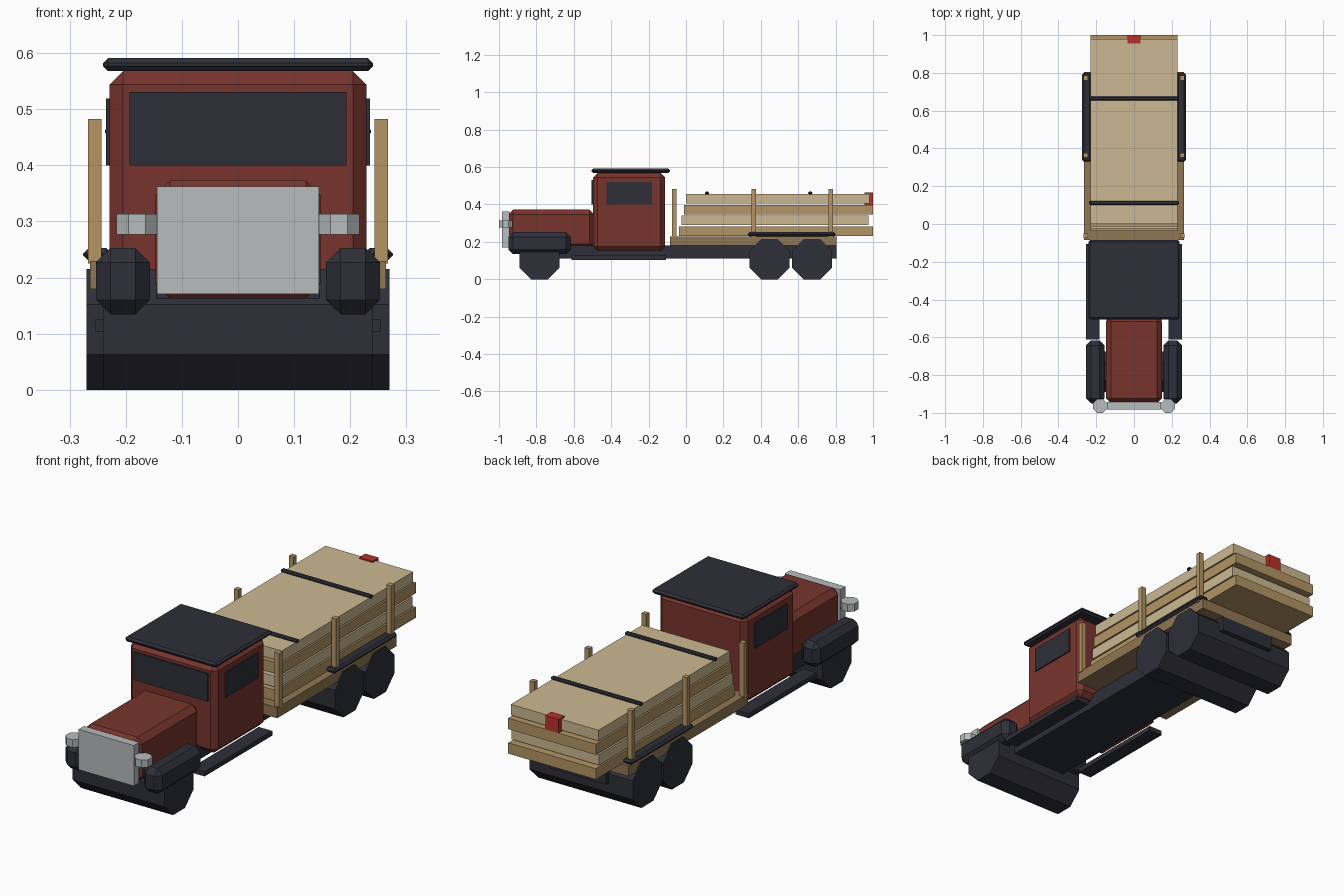
import bpy, bmesh, math
from mathutils import Matrix

if "Cube" in bpy.data.objects:
    bpy.data.objects.remove(bpy.data.objects["Cube"])


def lin(c):
    c /= 255
    return c / 12.92 if c <= 0.04045 else ((c + 0.055) / 1.055) ** 2.4


def material(name, r, g, b):
    m = bpy.data.materials.new(name)
    m.diffuse_color = (lin(r), lin(g), lin(b), 1)
    m.use_nodes = True
    m.node_tree.nodes["Principled BSDF"].inputs["Base Color"].default_value = m.diffuse_color
    return m


RED = material("barn red", 120, 52, 45)
DARK = material("charcoal", 46, 47, 56)
PALE = material("pale timber", 204, 185, 146)
TAN = material("tan timber", 180, 149, 101)
BROWN = material("bed brown", 144, 118, 82)
SILVER = material("silver", 183, 188, 189)
FLAG = material("flag red", 186, 48, 42)


def finish(name, bm, mat):
    mesh = bpy.data.meshes.new(name)
    bmesh.ops.recalc_face_normals(bm, faces=bm.faces)
    bm.to_mesh(mesh)
    bm.free()
    mesh.materials.append(mat)
    ob = bpy.data.objects.new(name, mesh)
    bpy.context.collection.objects.link(ob)
    return ob


def box(name, mat, x, y, z, bevel=0):
    """Box from (low, high) ranges, with an optional flat chamfer."""
    bm = bmesh.new()
    bmesh.ops.create_cube(bm, size=1)
    for v in bm.verts:
        for i, (lo, hi) in enumerate((x, y, z)):
            v.co[i] = lo if v.co[i] < 0 else hi
    if bevel:
        bmesh.ops.bevel(bm, geom=bm.edges[:], offset=bevel, segments=1,
                        affect='EDGES', profile=0.5)
    return finish(name, bm, mat)


def pair(name, mat, x, y, z, bevel=0):
    """The same box on both sides of the truck."""
    box("right_" + name, mat, x, y, z, bevel)
    box("left_" + name, mat, (-x[1], -x[0]), y, z, bevel)


def octagon(name, mat, apothem, length, centre, axis):
    """Eight-sided prism lying flat on a side."""
    bm = bmesh.new()
    r = apothem / math.cos(math.pi / 8)
    bmesh.ops.create_cone(bm, cap_ends=True, segments=8, radius1=r, radius2=r, depth=length,
                          matrix=Matrix.Rotation(math.pi / 8, 4, 'Z'))
    if axis == 'X':
        bmesh.ops.rotate(bm, verts=bm.verts, matrix=Matrix.Rotation(math.pi / 2, 3, 'Y'))
    bmesh.ops.translate(bm, verts=bm.verts, vec=centre)
    return finish(name, bm, mat)


# Chassis and wheels
box("chassis", DARK, (-0.145, 0.145), (-0.88, 0.805), (0.11, 0.18))
octagon("front_wheels", DARK, 0.1075, 0.48, (0, -0.783, 0.1075), 'X')
for i, y in enumerate((0.446, 0.674)):
    octagon(f"rear_wheels_{i + 1}", DARK, 0.1075, 0.54, (0, y, 0.1075), 'X')

# Cab, roof and windows
box("cab", RED, (-0.229, 0.229), (-0.497, -0.112), (0.15, 0.568), 0.024)
box("roof", DARK, (-0.241, 0.241), (-0.505, -0.085), (0.568, 0.591), 0.009)
box("windshield", DARK, (-0.193, 0.193), (-0.505, -0.496), (0.40, 0.531))
pair("window", DARK, (0.227, 0.235), (-0.424, -0.182), (0.40, 0.519))

# Hood, grille and headlights
box("hood", RED, (-0.147, 0.147), (-0.95, -0.49), (0.163, 0.373), 0.026)
box("grille", SILVER, (-0.144, 0.144), (-0.983, -0.943), (0.171, 0.362))
for side, s in (("right", 1), ("left", -1)):
    octagon(side + "_headlight", SILVER, 0.0363, 0.036, (s * 0.18, -0.9637, 0.295), 'Z')

# Fenders and running boards
pair("front_fender", DARK, (0.157, 0.253), (-0.95, -0.616), (0.134, 0.253), 0.026)
pair("rear_fender", DARK, (0.225, 0.276), (0.33, 0.80), (0.23, 0.253), 0.01)
pair("running_board", DARK, (0.183, 0.254), (-0.612, -0.107), (0.104, 0.126))

# Load bed and stakes
box("bed", BROWN, (-0.264, 0.264), (-0.085, 0.805), (0.18, 0.23))
for i, y in enumerate((-0.062, 0.363, 0.773)):
    pair(f"stake_{i + 1}", TAN, (0.243, 0.267), (y - 0.012, y + 0.012), (0.225, 0.483))

# Lumber layers, alternating tan and pale
layers = ((-0.037, 1.0, TAN), (-0.023, 0.975, PALE), (-0.012, 1.0, TAN), (0.0, 0.98, PALE))
for i, (y0, y1, mat) in enumerate(layers):
    z = 0.231 + i * 0.058
    box(f"lumber_layer_{i + 1}", mat, (-0.229, 0.229), (y0, y1), (z, z + 0.051))

# Straps and warning flag
for i, y in enumerate((0.112, 0.664)):
    box(f"strap_{i + 1}", DARK, (-0.237, 0.237), (y - 0.011, y + 0.011), (0.453, 0.468), 0.005)
box("warning_flag", FLAG, (-0.035, 0.035), (0.955, 1.0), (0.397, 0.463))
